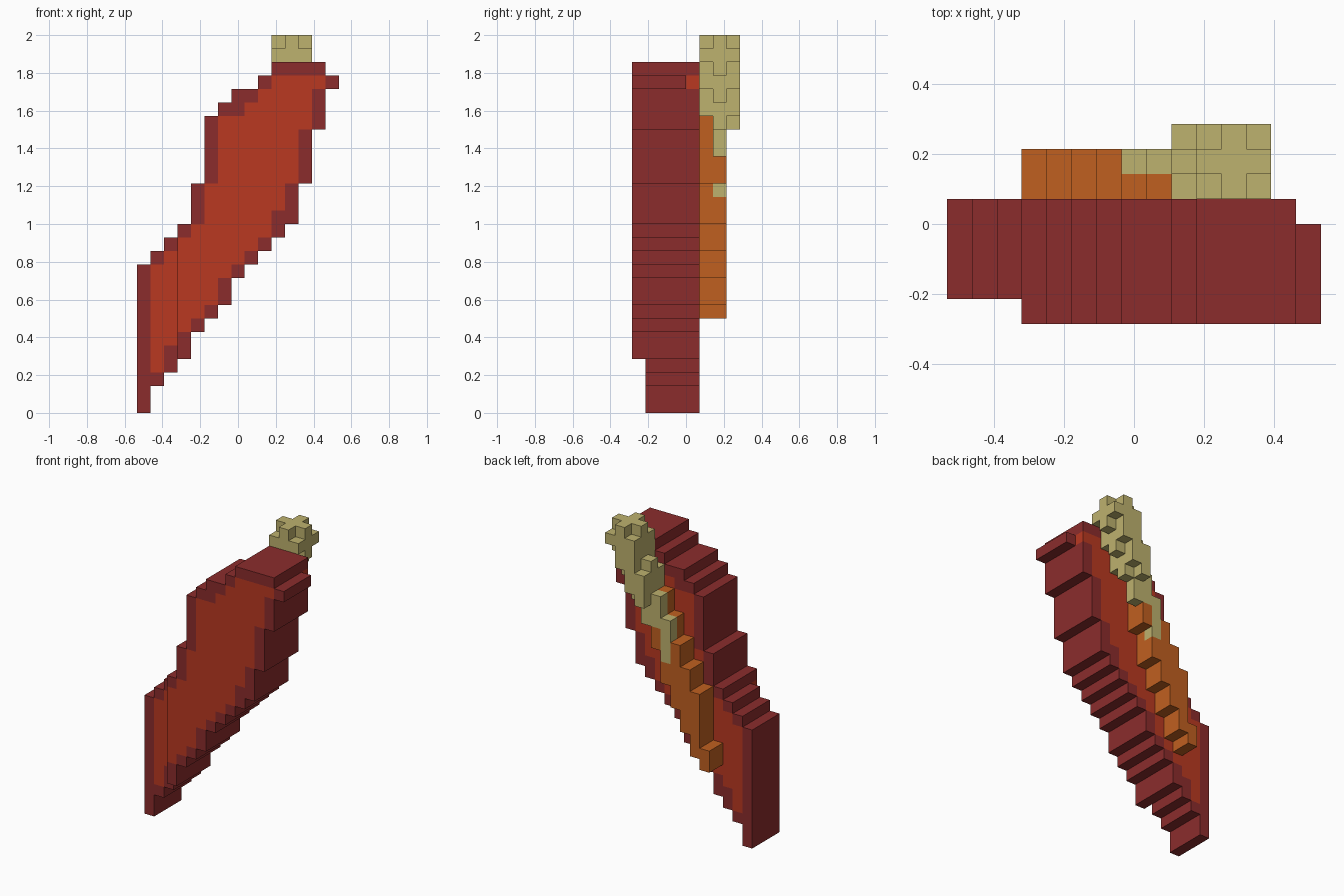
import bpy
import bmesh
from mathutils import Vector

cube = bpy.data.objects.get("Cube")
if cube:
    bpy.data.objects.remove(cube, do_unlink=True)

U = 1 / 14                                  # edge of one block
ORIGIN = Vector((-7.5 * U, -4 * U, 0))
cells = {}                                  # (column, depth, layer) -> part name


def column(part, i, depths, low, high):
    for j in depths:
        for k in range(low, high):
            cells[i, j, k] = part


def linear(c):
    c /= 255
    return c / 12.92 if c <= 0.04045 else ((c + 0.055) / 1.055) ** 2.4


def material(name, rgb):
    mat = bpy.data.materials.new(name)
    mat.use_nodes = True
    col = [linear(c) for c in rgb] + [1]
    mat.diffuse_color = col
    node = mat.node_tree.nodes["Principled BSDF"]
    node.inputs["Base Color"].default_value = col
    node.inputs["Roughness"].default_value = 0.9
    return mat


# Sheath: bottom and top layer of every column, from the tip to the mouth
bottoms = (0, 2, 3, 4, 6, 7, 8, 10, 11, 12, 13, 14, 17, 21, 24)
tops = (11, 12, 13, 14, 17, 22, 23, 24, 24, 25, 26, 26, 26, 26, 25)
outline = {(i, k) for i in range(15) for k in range(bottoms[i], tops[i])}
soft_corners = {(2, 4), (10, 14), (7, 22)}

for i, k in outline:
    front = 1 if i < 3 else 0
    back = 4 if i == 14 else 5
    column("sheath_rim", i, range(front, back), k, k + 1)
    # Brighter panel wherever the outline surrounds the block
    around = {(i - 1, k), (i + 1, k), (i, k - 1), (i, k + 1)}
    if around <= outline and (i, k) not in soft_corners:
        column("sheath_panel", i, (front, back - 1), k, k + 1)

# Strip on the back of the sheath
strip = ((7, 9), (8, 14), (10, 16), (12, 18), (14, 20), (17, 22))
for n, (low, high) in enumerate(strip):
    column("back_strip", n + 3, (5, 6), low, high)

# Handle: lower end, then a thick core with flanks and a stepped pommel
column("handle", 7, (6,), 16, 20)
column("handle", 8, (6,), 19, 22)
core = ((19, 25), (21, 28), (23, 28), (25, 28))
flanks = ((22, 24), (22, 27), (24, 28), (26, 27))
for n in range(4):
    column("handle", n + 9, (6,), *core[n])
    column("handle", n + 9, (5, 7), *flanks[n])
column("handle", 9, (7,), 21, 22)


def build(part, mat):
    """Make one mesh from the exposed block sides of a part."""
    bm = bmesh.new()
    for cell in [c for c in cells if cells[c] == part]:
        centre = Vector(cell) + Vector((0.5, 0.5, 0.5))
        for axis in range(3):
            for sign in (-1, 1):
                step = Vector((0, 0, 0))
                step[axis] = sign
                if tuple(int(v) for v in Vector(cell) + step) in cells:
                    continue
                a, b = Vector((0, 0, 0)), Vector((0, 0, 0))
                a[(axis + 1) % 3] = 0.5
                b[(axis + 2) % 3] = 0.5 * sign
                mid = centre + step / 2
                corners = (mid - a - b, mid + a - b, mid + a + b, mid - a + b)
                bm.faces.new([bm.verts.new(p * U + ORIGIN) for p in corners])
    bmesh.ops.remove_doubles(bm, verts=bm.verts, dist=U / 100)
    bmesh.ops.dissolve_limit(bm, angle_limit=0.01, verts=bm.verts, edges=bm.edges)
    mesh = bpy.data.meshes.new(part)
    bm.to_mesh(mesh)
    bm.free()
    mesh.materials.append(mat)
    bpy.context.collection.objects.link(bpy.data.objects.new(part, mesh))


build("sheath_rim", material("dark red", (139, 44, 44)))
build("sheath_panel", material("bright red", (186, 57, 33)))
build("back_strip", material("orange", (192, 96, 32)))
build("handle", material("tan", (190, 178, 110)))
